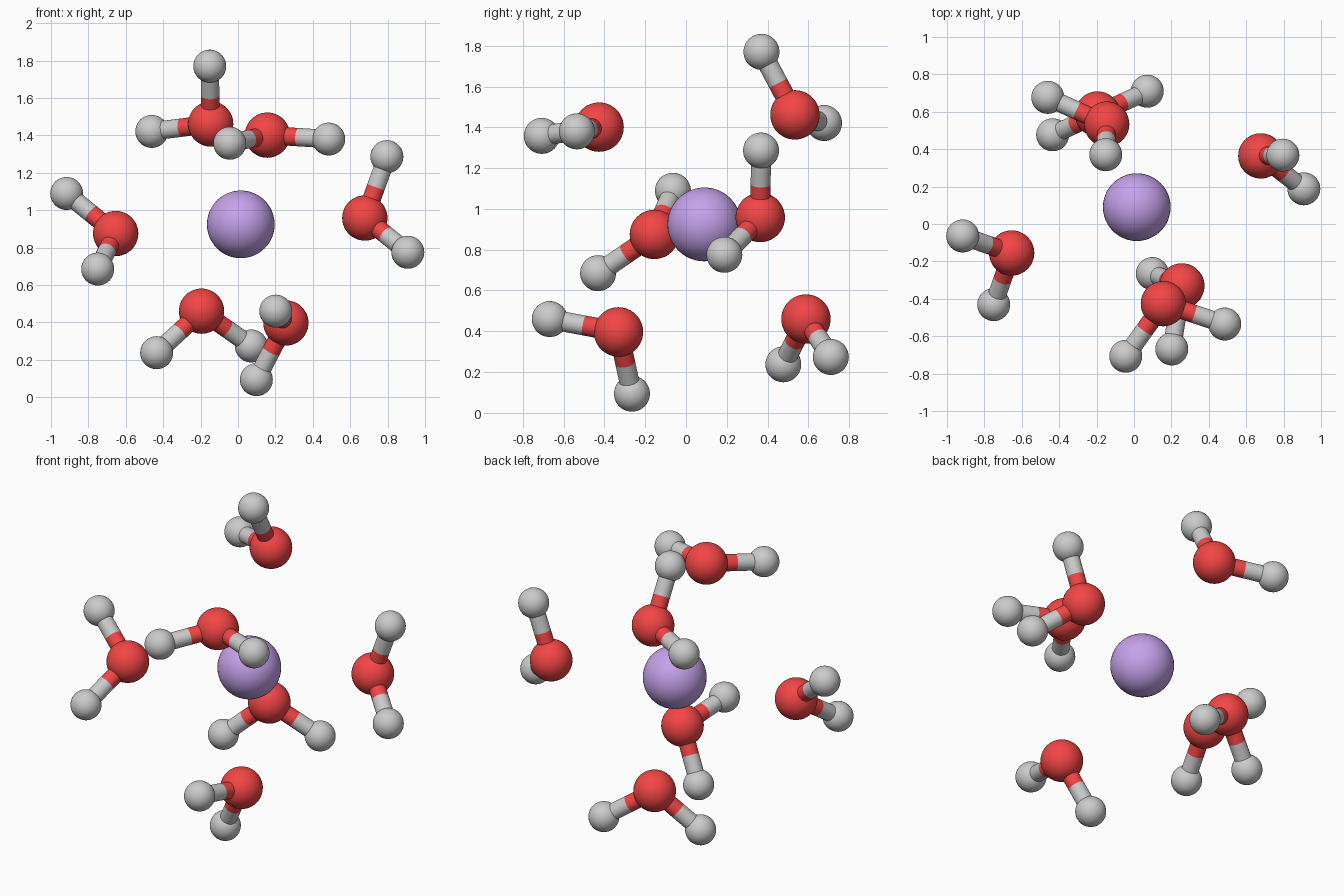
import bpy
from mathutils import Vector

if "Cube" in bpy.data.objects:
    bpy.data.objects.remove(bpy.data.objects["Cube"])

def material(name, colour):
    m = bpy.data.materials.new(name)
    m.diffuse_color = colour
    m.use_nodes = True
    m.node_tree.nodes["Principled BSDF"].inputs["Base Color"].default_value = m.diffuse_color
    return m

RED = material("oxygen_red", (0.9, 0.06, 0.06, 1))
PURPLE = material("ion_purple", (0.56, 0.36, 0.83, 1))

def finish(name, mat):
    ob = bpy.context.object
    ob.name = name
    if mat:
        ob.data.materials.append(mat)
    bpy.ops.object.shade_smooth_by_angle()

def ball(name, centre, radius, mat=None):
    bpy.ops.mesh.primitive_uv_sphere_add(segments=48, ring_count=24, radius=radius, location=centre)
    finish(name, mat)

def rod(name, a, b, mat=None):
    d = b - a
    bpy.ops.mesh.primitive_cylinder_add(vertices=32, radius=0.049, depth=d.length,
                                        location=(a + b) / 2,
                                        rotation=d.to_track_quat('Z', 'Y').to_euler())
    finish(name, mat)

# Each water molecule: oxygen centre, then its two hydrogens
WATERS = [
    ((-.146, .534, 1.461), (-.151, .370, 1.770), (-.461, .677, 1.421)),
    ((.157, -.426, 1.401), (.485, -.535, 1.380), (-.044, -.707, 1.358)),
    ((.678, .364, .958), (.796, .368, 1.286), (.908, .188, .775)),
    ((-.654, -.155, .875), (-.916, -.064, 1.089), (-.750, -.431, .685)),
    ((-.195, .588, .460), (-.435, .477, .238), (.071, .710, .274)),
    ((.256, -.331, .397), (.098, -.265, .094), (.202, -.668, .460)),
]

# Central metal ion
ball("central_ion", (.015, .09, .924), 0.181, PURPLE)

# Water molecules with two-tone bonds
for i, (o, *hydrogens) in enumerate(WATERS, 1):
    o = Vector(o)
    ball(f"oxygen_{i}", o, 0.121, RED)
    for j, h in enumerate(hydrogens, 1):
        h = Vector(h)
        mid = (o + h) / 2
        ball(f"hydrogen_{i}_{j}", h, 0.088)
        rod(f"bond_oxygen_half_{i}_{j}", o, mid, RED)
        rod(f"bond_hydrogen_half_{i}_{j}", mid, h)
